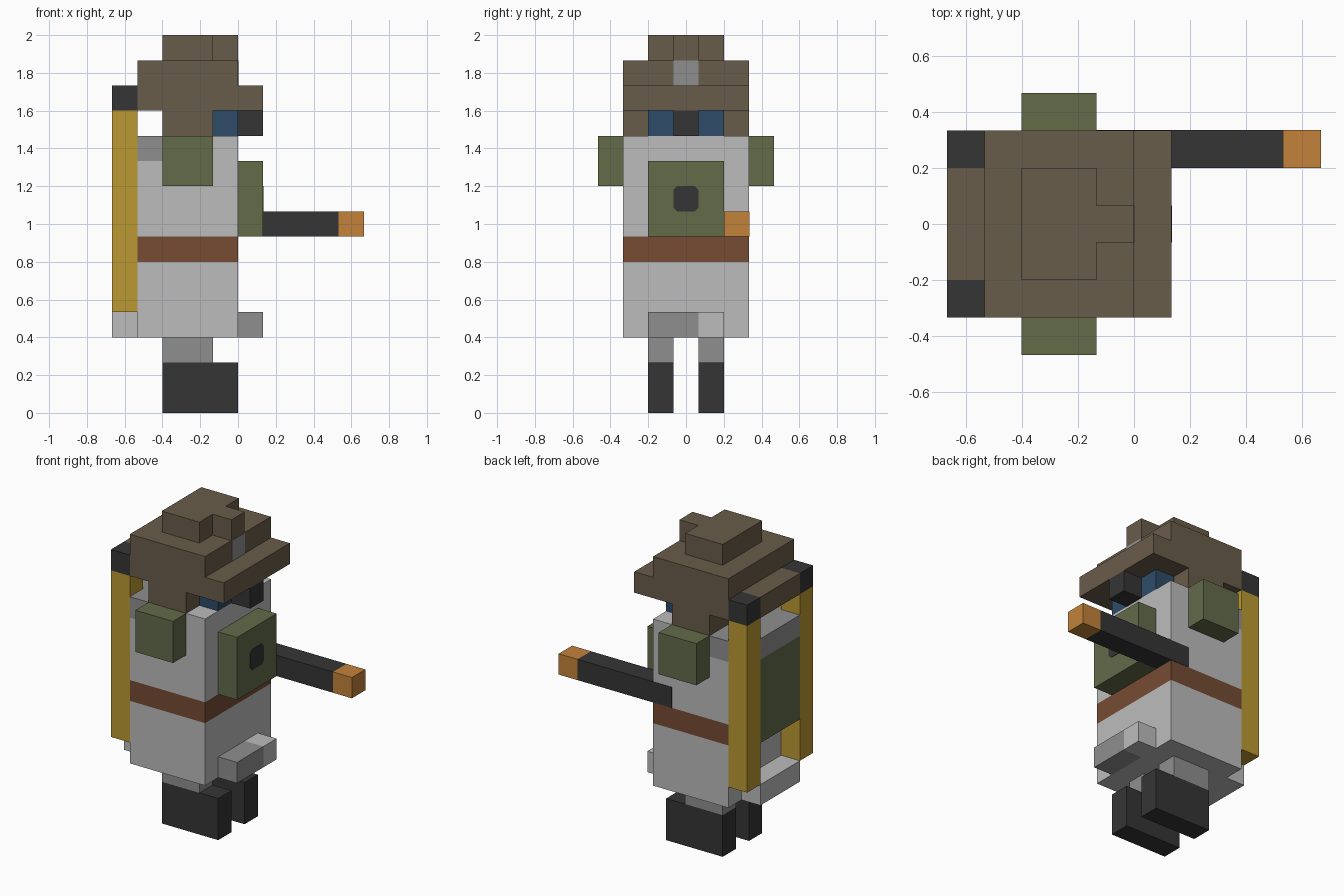
import bpy
import bmesh
from mathutils import Matrix, Vector

cube = bpy.data.objects.get("Cube")
if cube:
    bpy.data.objects.remove(cube, do_unlink=True)

U = 2 / 15  # size of one block


def material(name, code):
    """Flat material from an sRGB hex code, stored as linear values."""
    srgb = [int(code[i:i + 2], 16) / 255 for i in (0, 2, 4)]
    linear = [c / 12.92 if c <= 0.04045 else ((c + 0.055) / 1.055) ** 2.4 for c in srgb]
    mat = bpy.data.materials.new(name)
    mat.use_nodes = True
    mat.diffuse_color = (*linear, 1)
    mat.node_tree.nodes["Principled BSDF"].inputs["Base Color"].default_value = (*linear, 1)
    return mat


brown = material("hat brown", "695c4a")
olive = material("olive", "626b49")
light = material("light grey", "bcbcbc")
grey = material("mid grey", "8f8f8f")
black = material("charcoal", "353535")
leather = material("belt leather", "764c33")
yellow = material("pole yellow", "bb9932")
orange = material("tip orange", "c2823a")
blue = material("eye blue", "2e4c69")


def box(name, mat, x, y, z, chamfer=0):
    """Box from (low, high) ranges in blocks; chamfer cuts the edges along x."""
    lo, hi = (Vector(v) * U for v in zip(x, y, z))
    bm = bmesh.new()
    size = hi - lo
    bmesh.ops.create_cube(bm, size=1, matrix=Matrix.Translation((lo + hi) / 2)
                          @ Matrix.Diagonal((*size, 1)))
    if chamfer:
        edges = [e for e in bm.edges
                 if abs(e.verts[0].co.x - e.verts[1].co.x) > size.x / 2]
        bmesh.ops.bevel(bm, geom=edges, offset=chamfer * U, segments=1, affect='EDGES')
    mesh = bpy.data.meshes.new(name)
    bm.to_mesh(mesh)
    bm.free()
    mesh.materials.append(mat)
    obj = bpy.data.objects.new(name, mesh)
    bpy.context.collection.objects.link(obj)
    return obj


def pair(name, mat, x, y, z):
    """The same box on both sides of the body."""
    box("left_" + name, mat, x, y, z)
    box("right_" + name, mat, x, (-y[1], -y[0]), z)


WIDE = (-2.5, 2.5)
MID = (-1.5, 1.5)
SLIM = (-0.5, 0.5)

# Legs and boots
pair("boot", black, (-3, 0), (0.5, 1.5), (0, 2))
pair("leg", grey, (-3, -1), (0.5, 1.5), (2, 3))

# Robe, belt and collar
box("robe_skirt", light, (-4, 0), WIDE, (3, 6))
box("belt", leather, (-4, 0), WIDE, (6, 7))
box("robe_chest", light, (-3, 0), WIDE, (7, 11))
box("robe_back", light, (-4, -3), WIDE, (7, 10))
box("collar", grey, (-4, -3), WIDE, (10, 11))
box("front_hem", grey, (0, 1), (-1.5, 0.5), (3, 4))
box("front_hem_end", light, (0, 1), (0.5, 1.5), (3, 4))
box("rear_hem", light, (-5, -4), MID, (3, 4))

# Chest plate, emblem and shoulder pads
box("chest_plate", olive, (0, 1), MID, (7, 10))
box("emblem", black, (0.9, 1.02), SLIM, (8, 9), chamfer=0.15)
pair("shoulder_pad", olive, (-3, -1), (2.5, 3.5), (9, 11))

# Backpack with its roll and the two poles
box("backpack", olive, (-5, -4), MID, (6, 10))
box("pack_roll", grey, (-5, -4), MID, (10, 11))
pair("pole", yellow, (-5, -4), (1.5, 2.5), (4, 12))
pair("pole_cap", black, (-5, -4), (1.5, 2.5), (12, 13))

# Held rod, set into the side of the chest
box("rod", black, (-1, 4), (1.5, 2.515), (7, 8))
box("rod_tip", orange, (4, 5), (1.5, 2.515), (7, 8))

# Head
box("hair", brown, (-3, -1), WIDE, (11, 12))
box("eyes", blue, (-1, 0), MID, (11, 12))
box("nose", black, (0, 1), SLIM, (11, 12))

# Hat
box("hat_base", brown, (-4, 1), WIDE, (12, 13))
box("rear_brim", brown, (-5, -4), MID, (12, 13))
box("hat_crown", brown, (-4, 0), WIDE, (13, 14))
box("hat_top", brown, (-3, -1), MID, (14, 15))
box("hat_peak", brown, (-1, 0), SLIM, (14, 15))
box("hat_badge", grey, (-0.1, 0.02), SLIM, (13, 14))
